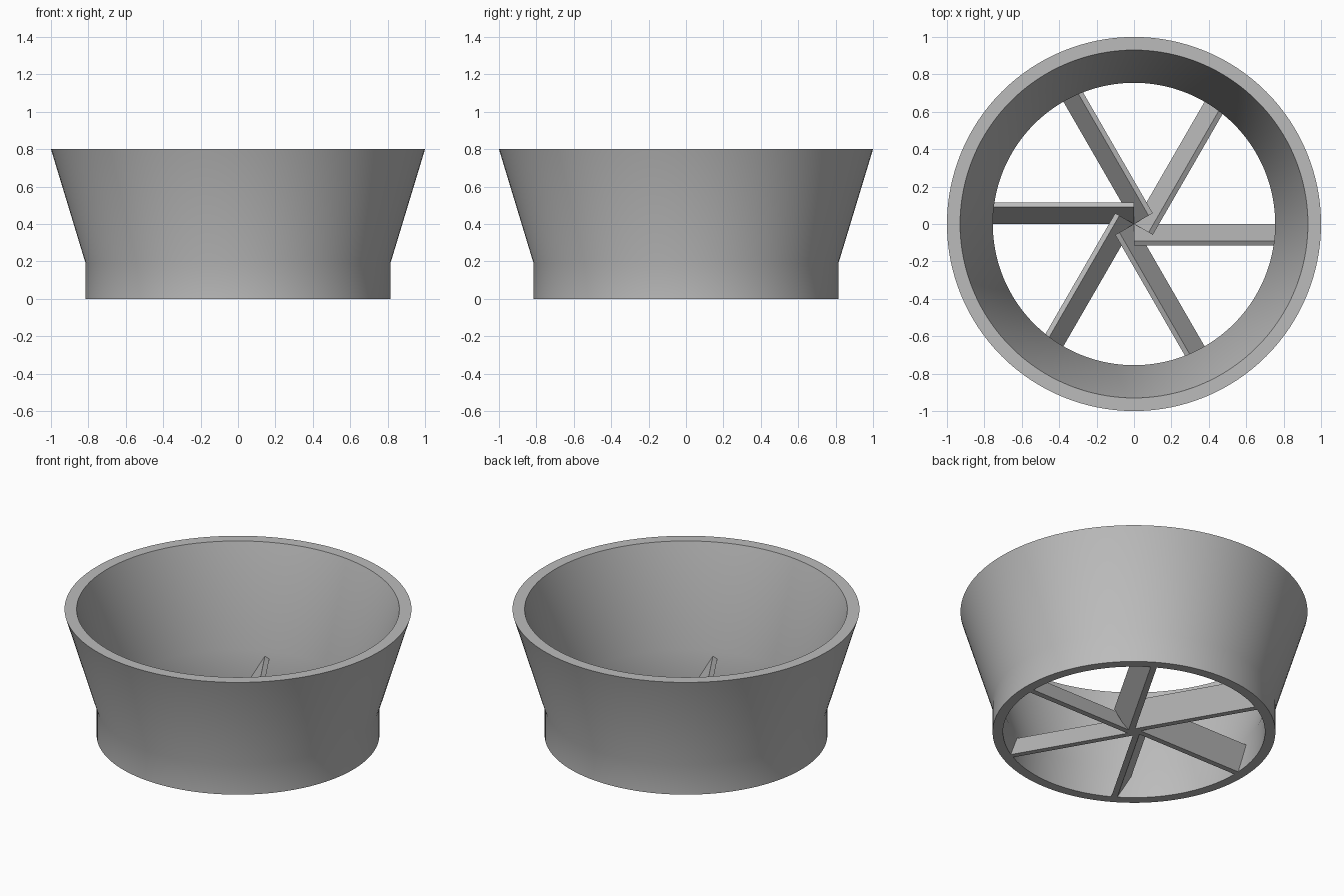
import bpy
import bmesh
import math
from mathutils import Matrix

cube = bpy.data.objects.get("Cube")
if cube:
    bpy.data.objects.remove(cube, do_unlink=True)

grey = bpy.data.materials.new("plain grey")
grey.use_nodes = True
colour = (0.5, 0.5, 0.5, 1)
grey.diffuse_color = colour
grey.node_tree.nodes["Principled BSDF"].inputs["Base Color"].default_value = colour


def make_object(name, bm):
    bmesh.ops.recalc_face_normals(bm, faces=bm.faces)
    mesh = bpy.data.meshes.new(name)
    bm.to_mesh(mesh)
    bm.free()
    mesh.materials.append(grey)
    obj = bpy.data.objects.new(name, mesh)
    bpy.context.collection.objects.link(obj)
    return obj


# Flared shell: closed wall profile (radius, height) spun around z
profile = [(0.815, 0), (0.815, 0.19), (1, 0.8), (0.93, 0.8), (0.755, 0.19), (0.755, 0)]
bm = bmesh.new()
verts = [bm.verts.new((r, 0, z)) for r, z in profile]
edges = [bm.edges.new((verts[i - 1], verts[i])) for i in range(len(verts))]
bmesh.ops.spin(bm, geom=verts + edges, cent=(0, 0, 0), axis=(0, 0, 1),
               angle=math.tau, steps=128, use_merge=True)
bmesh.ops.remove_doubles(bm, verts=bm.verts, dist=0.0001)
shell = make_object("flared_shell", bm)
bpy.ops.object.select_all(action="DESELECT")
shell.select_set(True)
bpy.context.view_layer.objects.active = shell
bpy.ops.object.shade_smooth_by_angle(angle=math.radians(30))

# Six leaning blades, flat on the bottom, from the hub into the wall
section = [(0, 0), (-0.09, 0.156), (-0.116, 0.141), (-0.035, 0)]
for i in range(6):
    bm = bmesh.new()
    face = bm.faces.new([bm.verts.new((0, y, z)) for y, z in section])
    out = bmesh.ops.extrude_face_region(bm, geom=[face], use_keep_orig=True)
    tip = [g for g in out["geom"] if isinstance(g, bmesh.types.BMVert)]
    bmesh.ops.translate(bm, verts=tip, vec=(0.77, 0, 0))
    bmesh.ops.rotate(bm, verts=bm.verts, cent=(0, 0, 0),
                     matrix=Matrix.Rotation(i * math.tau / 6, 3, "Z"))
    make_object(f"blade_{i + 1}", bm)
